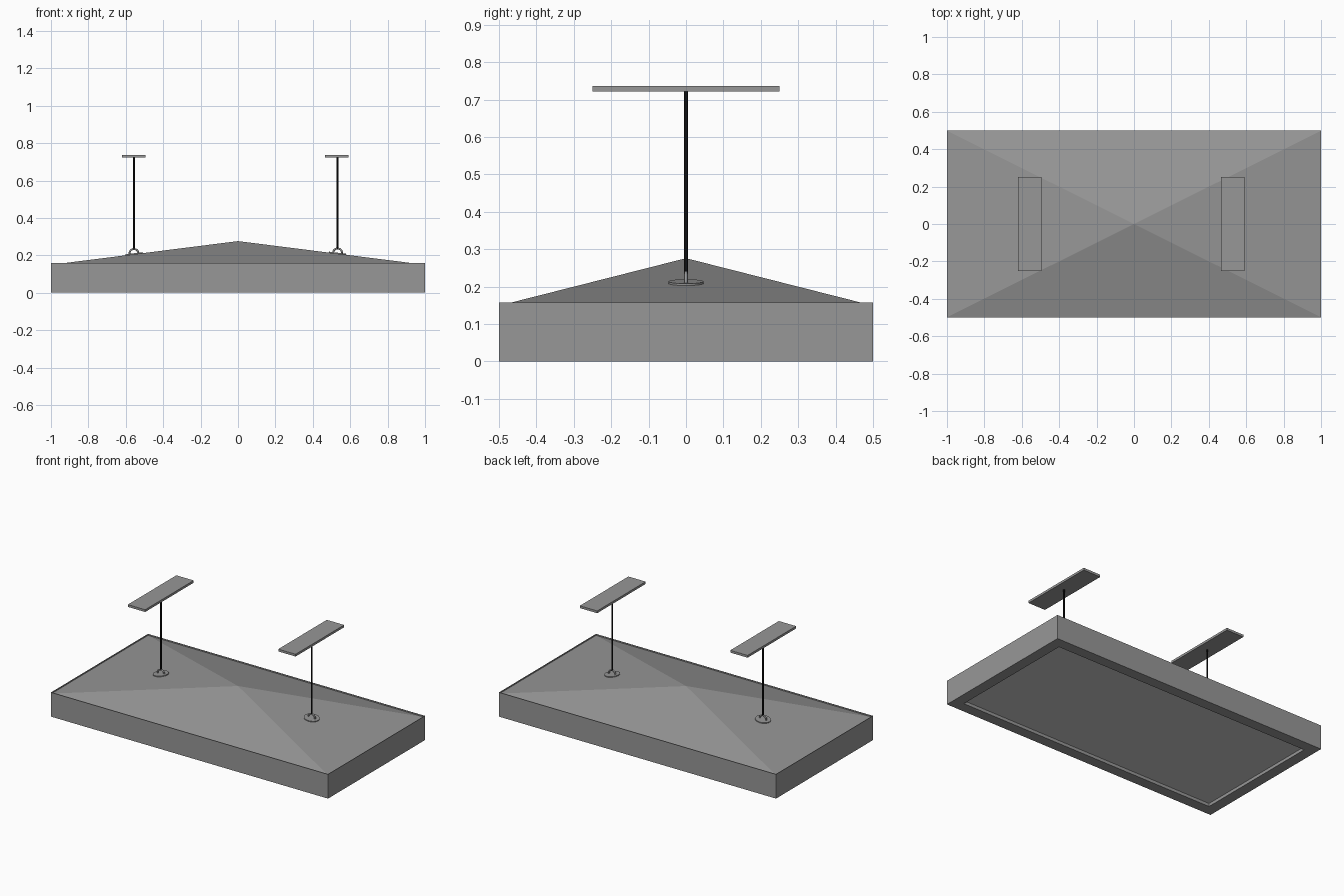
import bpy, bmesh, math
from mathutils import Matrix, Vector

if "Cube" in bpy.data.objects:
    bpy.data.objects.remove(bpy.data.objects["Cube"])

APEX, EDGE = 0.276, 0.15
SLOPE = APEX - EDGE          # roof drop per unit of x


def material(name, v):
    mat = bpy.data.materials.new(name)
    mat.diffuse_color = (v, v, v, 1)
    mat.use_nodes = True
    mat.node_tree.nodes["Principled BSDF"].inputs["Base Color"].default_value = mat.diffuse_color
    return mat


METAL = material("dark_grey_metal", 0.31)
BLACK = material("black_rod", 0.005)


def finish(name, bm, mat=METAL, smooth_quads=False):
    bmesh.ops.recalc_face_normals(bm, faces=bm.faces)
    me = bpy.data.meshes.new(name)
    bm.to_mesh(me)
    bm.free()
    if mat:
        me.materials.append(mat)
    for p in me.polygons:
        p.use_smooth = smooth_quads and len(p.vertices) == 4
    ob = bpy.data.objects.new(name, me)
    bpy.context.collection.objects.link(ob)
    return ob


def box(name, center, size):
    bm = bmesh.new()
    bmesh.ops.create_cube(bm, size=1, matrix=Matrix.Translation(center) @ Matrix.Diagonal((*size, 1)))
    return finish(name, bm)


def cylinder(name, radius, depth, matrix, sides, mat=METAL):
    bm = bmesh.new()
    bmesh.ops.create_cone(bm, cap_ends=True, segments=sides, radius1=radius,
                          radius2=radius, depth=depth, matrix=matrix)
    return finish(name, bm, mat, True)


# Housing: rectangular rings from the recess, round the frame and up to the roof
bm = bmesh.new()
rings = []
for inset, z in [(0.07, 0.02), (0.07, 0), (0, 0), (0, 0.158), (0.003, 0.158), (0.003, EDGE)]:
    x, y = 1 - inset, 0.5 - inset
    rings.append([bm.verts.new((sx * x, sy * y, z))
                  for sx, sy in ((-1, -1), (1, -1), (1, 1), (-1, 1))])
apex = bm.verts.new((0, 0, APEX))
bm.faces.new(rings[0])
for i in range(4):
    j = (i + 1) % 4
    for a, b in zip(rings, rings[1:]):
        bm.faces.new((a[i], a[j], b[j], b[i]))
    bm.faces.new((rings[-1][i], rings[-1][j], apex))
housing = finish("lamp_housing", bm)

# Diffuser panel: the recessed face of the housing, in plain grey
housing.data.materials.append(material("diffuser_panel", 0.8))
housing.data.polygons[0].material_index = 1

# Two hangers, each a ceiling plate, rod, rosette and hook loop
for side, plate_x, x in (("left", -0.5575, -0.556), ("right", 0.5285, 0.532)):
    roof_z = APEX - SLOPE * abs(x)
    tilt = Matrix.Rotation(math.atan(SLOPE) * (1 if x > 0 else -1), 4, 'Y')
    base = Matrix.Translation((x, 0, roof_z)) @ tilt

    box(side + "_ceiling_plate", (plate_x, 0, 0.7295), (0.125, 0.5, 0.015))
    z0, z1 = 0.234, 0.725
    cylinder(side + "_rod", 0.005, z1 - z0, Matrix.Translation((x, 0, (z0 + z1) / 2)), 16, BLACK)
    cylinder(side + "_rosette", 0.047, 0.01, base, 32)

    # Half-ring loop standing on the rosette
    bm = bmesh.new()
    prev = None
    for k in range(13):
        a = math.pi * k / 12
        out = Vector((math.cos(a), 0, math.sin(a)))
        ring = []
        for m in range(8):
            t = math.tau * m / 8
            p = out * (0.024 + 0.005 * math.cos(t)) + Vector((0, 0.005 * math.sin(t), 0.004))
            ring.append(bm.verts.new(base @ p))
        if prev:
            for m in range(8):
                n = (m + 1) % 8
                bm.faces.new((prev[m], prev[n], ring[n], ring[m]))
        else:
            bm.faces.new(ring)
        prev = ring
    bm.faces.new(prev)
    finish(side + "_hook_loop", bm, METAL, True)
